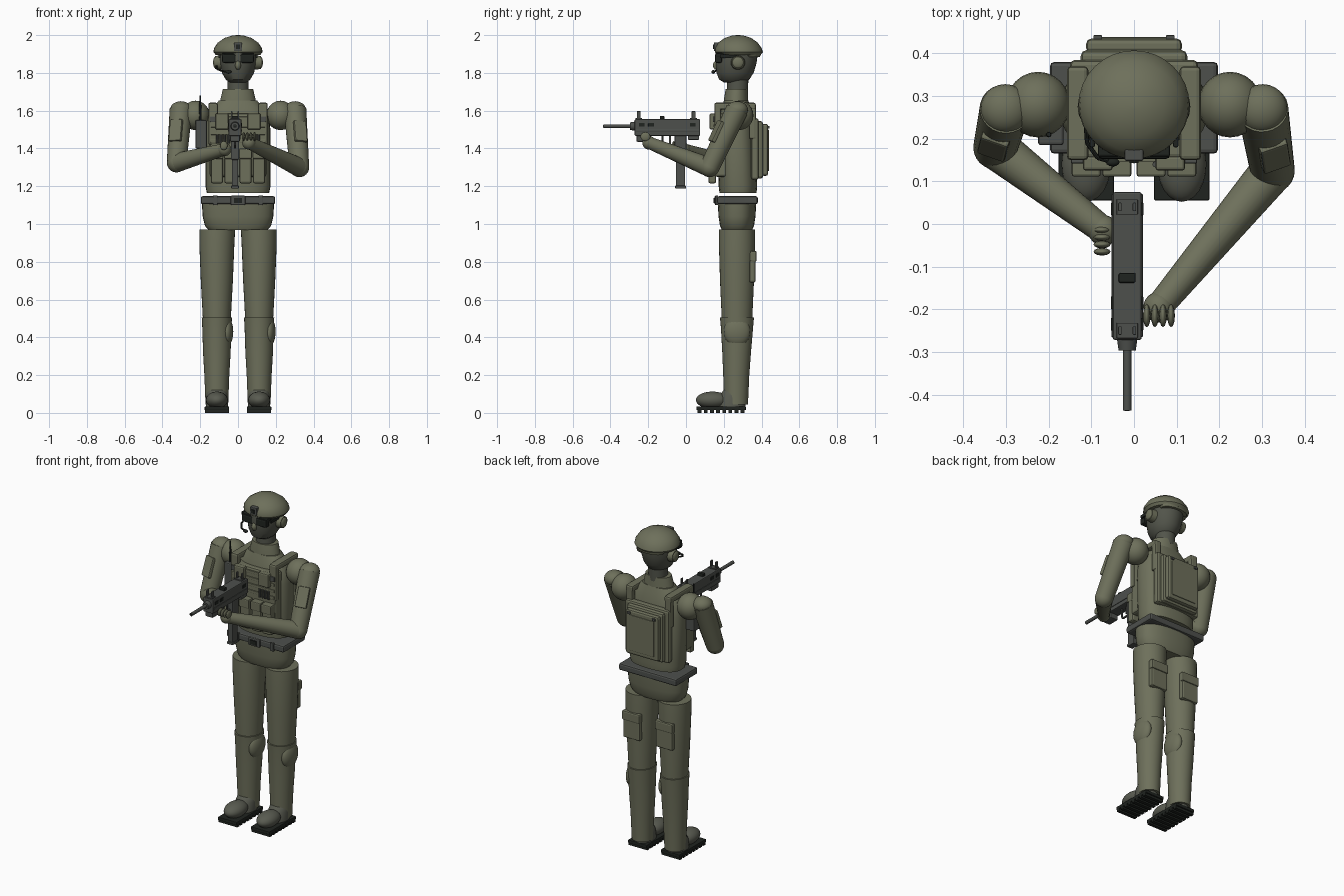
import bpy, math
from mathutils import Vector, Matrix


def mat(name, rgb):
    m = bpy.data.materials.new(name)
    m.diffuse_color = (*rgb, 1)
    return m


OLIVE = mat("olive cloth", (0.155, 0.162, 0.105))
FACE = mat("dark olive mask", (0.085, 0.09, 0.07))
BOOT = mat("boot leather", (0.10, 0.105, 0.082))
METAL = mat("gunmetal", (0.075, 0.08, 0.073))
BLACK = mat("black rubber", (0.014, 0.017, 0.014))


def finish(name, material, smooth=True):
    o = bpy.context.object
    o.name = name
    o.data.materials.append(material)
    if smooth:
        bpy.ops.object.shade_smooth_by_angle(angle=math.radians(35))
    return o


def box(name, x, y, z, material=OLIVE, bevel=0.006):
    """Bevelled box from (min, max) pairs."""
    bpy.ops.mesh.primitive_cube_add(size=1)
    o = bpy.context.object
    d = Matrix.Diagonal((x[1] - x[0], y[1] - y[0], z[1] - z[0], 1))
    o.data.transform(Matrix.Translation((sum(x) / 2, sum(y) / 2, sum(z) / 2)) @ d)
    if bevel:
        b = o.modifiers.new("bevel", "BEVEL")
        b.width, b.segments = bevel, 2
    return finish(name, material, False)


def ball(name, c, r, material=OLIVE, seg=24):
    bpy.ops.mesh.primitive_uv_sphere_add(segments=seg, ring_count=seg // 2, location=c)
    bpy.context.object.scale = r
    return finish(name, material)


def limb(name, a, b, r0, r1, material=OLIVE, seg=24):
    """Tapered cylinder from a to b."""
    a, b = Vector(a), Vector(b)
    bpy.ops.mesh.primitive_cone_add(vertices=seg, radius1=r0, radius2=r1,
                                    depth=(b - a).length, location=(a + b) / 2)
    o = bpy.context.object
    o.rotation_euler = (b - a).to_track_quat('Z', 'Y').to_euler()
    return finish(name, material)


def loft(name, rings, material=OLIVE, n=2.0, seg=32):
    """Stack of superellipses: (z, cx, cy, rx, ry)."""
    verts, faces = [], []
    for z, cx, cy, rx, ry in rings:
        for i in range(seg):
            t = 2 * math.pi * i / seg
            c, s = math.cos(t), math.sin(t)
            verts.append((cx + rx * math.copysign(abs(c) ** (2 / n), c),
                          cy + ry * math.copysign(abs(s) ** (2 / n), s), z))
    for k in range(len(rings) - 1):
        for i in range(seg):
            j = (i + 1) % seg
            faces.append((k * seg + i, k * seg + j, (k + 1) * seg + j, (k + 1) * seg + i))
    faces.append(tuple(reversed(range(seg))))
    faces.append(tuple(range(len(verts) - seg, len(verts))))
    me = bpy.data.meshes.new(name)
    me.from_pydata(verts, [], faces)
    o = bpy.data.objects.new(name, me)
    bpy.context.collection.objects.link(o)
    bpy.ops.object.select_all(action='DESELECT')
    o.select_set(True)
    bpy.context.view_layer.objects.active = o
    return finish(name, material)


# Torso, collar, neck, pelvis and belt
loft("torso", [(1.165, 0, .275, .165, .098), (1.2, 0, .275, .172, .102), (1.35, 0, .27, .172, .1),
               (1.5, 0, .265, .172, .098), (1.57, 0, .265, .16, .088), (1.62, 0, .265, .13, .075),
               (1.655, 0, .265, .1, .064)], n=2.5)
loft("collar", [(1.63, 0, .265, .098, .066), (1.66, 0, .265, .093, .064), (1.715, 0, .268, .08, .058)])
limb("neck", (0, .272, 1.69), (0, .275, 1.8), .056, .056, FACE)
loft("pelvis", [(.968, 0, .27, .155, .08), (.99, 0, .27, .175, .09), (1.04, 0, .27, .187, .098),
                (1.12, 0, .27, .192, .102)], n=2.4)
box("belt", (-.197, .197), (.165, .38), (1.105, 1.147), METAL, .01)
box("belt_buckle", (-.04, .04), (.152, .17), (1.1, 1.15), METAL)
box("buckle_inset", (-.022, .022), (.146, .153), (1.112, 1.138), BLACK, 0)
for s in (-1, 1):
    box("belt_loop", (s * .12 - .012, s * .12 + .012), (.157, .17), (1.1, 1.152), METAL, .003)

# Head with mask, helmet, goggles and headset
loft("head", [(1.75, 0, .255, .045, .055), (1.765, 0, .255, .065, .08), (1.80, 0, .26, .085, .098),
              (1.85, 0, .265, .096, .108), (1.90, 0, .268, .1, .112), (1.93, 0, .27, .098, .11)], FACE)
loft("helmet", [(1.895, 0, .283, .118, .112), (1.91, 0, .28, .13, .127), (1.93, 0, .277, .127, .124),
                (1.96, 0, .275, .107, .105), (1.985, 0, .275, .071, .07), (1.997, 0, .275, .032, .032),
                (2.0, 0, .275, .006, .006)])
loft("helmet_back_rim", [(1.885, 0, .35, .085, .042), (1.915, 0, .33, .105, .07)])
box("helmet_mount", (-.022, .022), (.148, .2), (1.915, 1.962), METAL, .004)
box("mount_slot", (-.01, .01), (.143, .15), (1.927, 1.95), BLACK, 0)
box("goggle_frame", (-.085, .085), (.158, .215), (1.882, 1.905), BLACK, .005)
for s in (-1, 1):
    box("goggle_lens", (s * .048 - .036, s * .048 + .036), (.153, .19), (1.853, 1.9), BLACK, .008)
    box("goggle_arm", (s * .098 - .006, s * .098 + .006), (.18, .28), (1.878, 1.898), BLACK, .003)
    limb("ear_cup", (s * .09, .275, 1.855), (s * .122, .275, 1.855), .038, .034)
    ball("ear_cup_cap", (s * .12, .275, 1.855), (.012, .03, .03))
ball("nose", (0, .162, 1.84), (.016, .02, .024), OLIVE, 12)
mic_path = [(-.115, .26, 1.84), (-.11, .19, 1.82), (-.085, .155, 1.81), (-.05, .145, 1.805)]
for a, b in zip(mic_path, mic_path[1:]):
    limb("mic_boom", a, b, .005, .005, BLACK, 8)
ball("microphone", mic_path[-1], (.016, .01, .01), BLACK, 12)

# Vest front with straps and pouches
box("vest_plate", (-.15, .15), (.152, .22), (1.25, 1.585), OLIVE, .012)
for z in (1.44, 1.48, 1.52, 1.56):
    box("vest_webbing", (-.145, .145), (.146, .155), (z - .008, z + .008), OLIVE, .002)
for s in (-1, 1):
    box("strap_front", (s * .132 - .025, s * .132 + .025), (.15, .185), (1.42, 1.635), OLIVE, .008)
    box("strap_top", (s * .132 - .025, s * .132 + .025), (.15, .37), (1.605, 1.642), OLIVE, .01)
    box("strap_back", (s * .132 - .022, s * .132 + .022), (.335, .37), (1.45, 1.64), OLIVE, .008)
    box("strap_buckle", (s * .132 - .016, s * .132 + .016), (.142, .152), (1.54, 1.57), METAL, .003)
    for x in (.04, .112):
        box("magazine_pouch", (s * x - .032, s * x + .032), (.118, .16), (1.215, 1.39), OLIVE, .01)
        box("pouch_flap", (s * x - .034, s * x + .034), (.111, .16), (1.345, 1.4), OLIVE, .006)
    box("chest_pouch", (s * .085 - .035, s * .085 + .035), (.125, .16), (1.5, 1.585), OLIVE, .008)
    for i in range(4):
        x = s * (.05 + i * .02)
        limb("cartridge", (x, .14, 1.425), (x, .14, 1.475), .007, .007, METAL, 8)
box("radio", (-.225, -.165), (.185, .24), (1.4, 1.55), METAL)
limb("radio_antenna", (-.2, .21, 1.54), (-.2, .21, 1.68), .007, .005, BLACK, 10)

# Backpack of stacked slabs
box("pack_base", (-.15, .15), (.345, .385), (1.235, 1.56), OLIVE, .012)
box("pack_body", (-.125, .125), (.37, .408), (1.24, 1.545), OLIVE, .014)
box("pack_pocket", (-.112, .112), (.4, .435), (1.255, 1.53), OLIVE, .012)
box("pack_panel", (-.085, .085), (.43, .439), (1.28, 1.5), OLIVE, .004)
for s in (-1, 1):
    box("pack_clip", (s * .085 - .01, s * .085 + .01), (.43, .443), (1.505, 1.52), METAL, .002)

# Legs with knee pads, pockets and boots
for s in (-1, 1):
    cx = s * .112
    loft("thigh", [(.972, cx - s * .002, .27, .095, .095), (.9, cx, .27, .093, .096), (.7, cx, .27, .085, .09),
                   (.48, cx, .27, .073, .08)])
    loft("shin", [(.045, cx, .265, .06, .063), (.2, cx, .266, .066, .069), (.32, cx, .268, .073, .076),
                  (.45, cx, .27, .077, .085), (.505, cx, .27, .08, .09)])
    ball("knee_pad", (cx + .052, .27, .43), (.035, .07, .078))
    box("thigh_pocket", (cx - .05, cx + .065), (.335, .368), (.69, .85), OLIVE, .01)
    box("thigh_pocket_flap", (cx - .053, cx + .068), (.34, .374), (.8, .858), OLIVE, .008)
    loft("boot_ankle", [(.03, cx, .24, .058, .075), (.09, cx, .245, .058, .068), (.13, cx, .255, .05, .05),
                        (.148, cx, .26, .035, .035)], BOOT)
    ball("boot_toe", (cx, .14, .068), (.058, .088, .045), BOOT)
    box("sole", (cx - .065, cx + .065), (.055, .317), (.014, .034), BLACK, .004)
    for i in range(8):
        y = .072 + i * .0325
        box("sole_tread", (cx - .064, cx + .064), (y - .01, y + .01), (0, .018), BLACK, 0)

# Arms: side, elbow, wrist
for s, elbow, wrist in ((1, (.325, .125, 1.3), (.058, -.195, 1.43)),
                        (-1, (-.325, .18, 1.325), (-.072, -.015, 1.395))):
    top = Vector((s * .302, .27, 1.605))
    ball("shoulder_ball", (s * .225, .28, 1.575), (.075, .077, .078))
    ball("upper_arm_cap", top, (.058, .058, .045))
    limb("upper_arm", top, elbow, .06, .052)
    ball("elbow", elbow, (.052, .052, .052))
    limb("forearm", elbow, wrist, .051, .032)
    ball("hand", wrist, (.036, .036, .036))
    # Sleeve pocket lying along the front of the upper arm
    pocket = box("sleeve_pocket", (-.034, .034), (-.012, .012), (-.06, .06), OLIVE, .006)
    d = (top - Vector(elbow)).normalized()
    side = Vector((s * .35, -1, 0))
    side = (side - d * side.dot(d)).normalized()
    rot = Matrix((d.cross(side), side, d)).transposed().to_4x4()
    pocket.matrix_world = Matrix.Translation(top.lerp(Vector(elbow), .45) + side * .052) @ rot

# Fingers gripping the weapon
for i in range(4):
    ball("left_finger", (.03 + i * .019, -.215, 1.463), (.009, .027, .024), OLIVE, 12)
    ball("right_finger", (-.075, -.065 + i * .017, 1.415), (.02, .009, .024), OLIVE, 12)

# Compact gun
GX = -.016
box("gun_receiver", (GX - .034, GX + .034), (-.272, .075), (1.467, 1.555), METAL, .005)
box("receiver_rail", (GX - .037, GX + .037), (-.265, .07), (1.49, 1.5), METAL, .002)
for y in (-.25, -.2, .02):
    box("receiver_slot", (GX - .038, GX + .038), (y, y + .03), (1.515, 1.535), BLACK, .002)
limb("barrel_nut", (GX, -.27, 1.518), (GX, -.297, 1.518), .024, .02, METAL)
limb("barrel", (GX, -.28, 1.518), (GX, -.437, 1.518), .01, .01, METAL, 16)
limb("muzzle_bore", (GX, -.436, 1.518), (GX, -.439, 1.518), .006, .006, BLACK, 12)
box("cocking_knob", (GX - .02, GX + .02), (-.138, -.115), (1.55, 1.572), BLACK, .004)
for y in (-.25, .04):
    box("sight_base", (GX - .025, GX + .025), (y - .018, y + .018), (1.55, 1.562), METAL, .002)
    for s in (-1, 1):
        box("sight_post", (GX + s * .017 - .004, GX + s * .017 + .004), (y - .01, y + .01),
            (1.555, 1.597), METAL, .002)
box("foregrip_block", (GX - .026, GX + .026), (-.262, -.19), (1.435, 1.47), METAL)
box("grip", (GX - .022, GX + .022), (-.06, .003), (1.34, 1.47), METAL)
box("magazine", (GX - .017, GX + .017), (-.053, -.005), (1.195, 1.345), METAL, .004)
box("magazine_foot", (GX - .02, GX + .02), (-.057, .0), (1.187, 1.203), METAL, .003)
guard = [(-.06, 1.405), (-.115, 1.405), (-.125, 1.42), (-.125, 1.468)]
for (y0, z0), (y1, z1) in zip(guard, guard[1:]):
    limb("trigger_guard", (GX, y0, z0), (GX, y1, z1), .006, .006, METAL, 8)
box("trigger", (GX - .004, GX + .004), (-.09, -.08), (1.42, 1.468), METAL, .002)
box("stock_hinge", (GX - .03, GX + .03), (.01, .07), (1.445, 1.47), METAL, .005)
